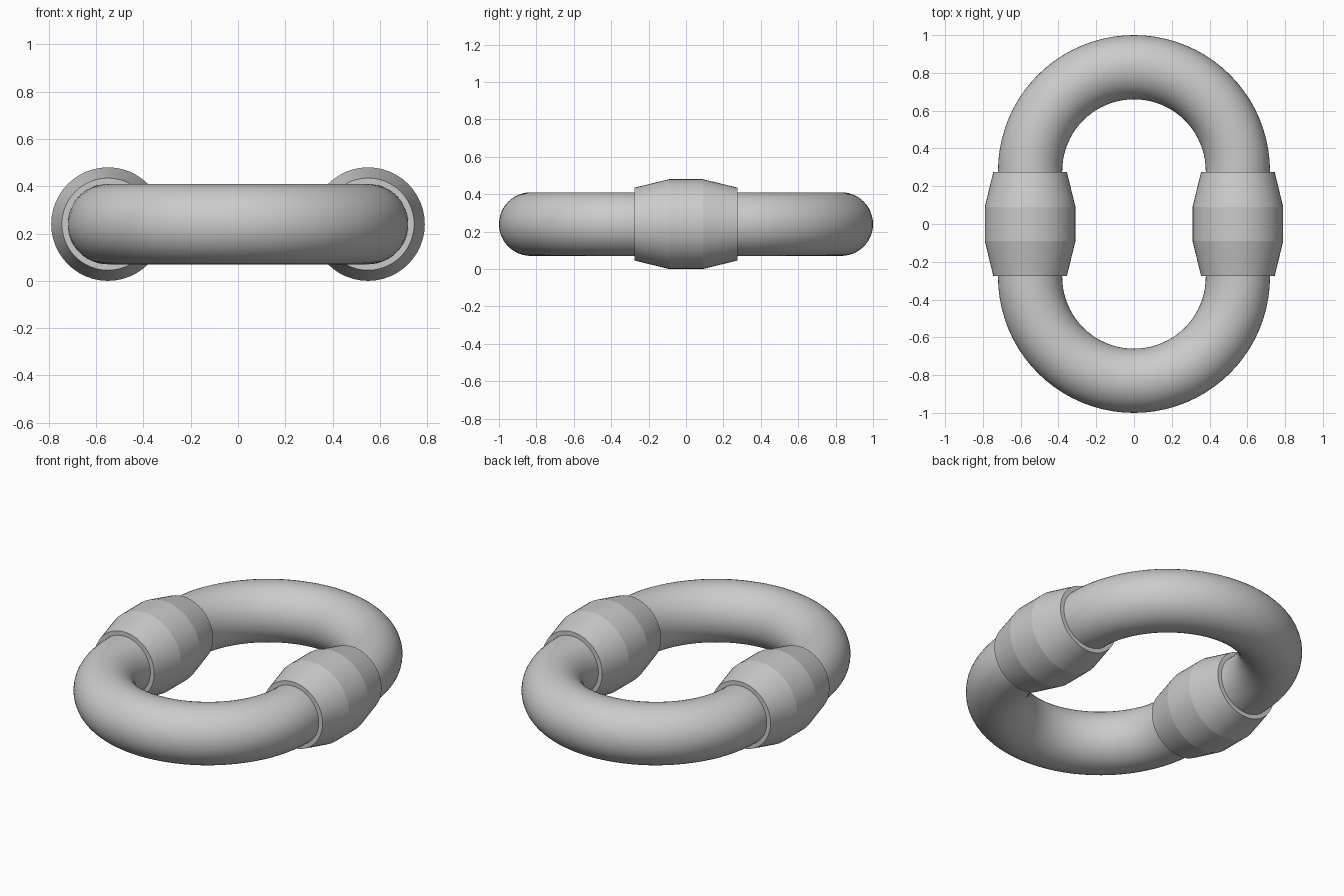
import bpy
import bmesh
from math import sin, cos, pi, radians

cube = bpy.data.objects.get("Cube")
if cube:
    bpy.data.objects.remove(cube, do_unlink=True)

BEND, TUBE, HALF, MID_Z = 0.55, 0.17, 0.28, 0.24

steel = bpy.data.materials.new("light_grey_metal")
steel.use_nodes = True
grey = (0.6, 0.6, 0.6, 1)
steel.diffuse_color = grey
steel.node_tree.nodes["Principled BSDF"].inputs["Base Color"].default_value = grey


def loft(name, rings, smooth_angle):
    """Join rings of points into one closed loop of quads."""
    bm = bmesh.new()
    loops = [[bm.verts.new(p) for p in ring] for ring in rings]
    for i, a in enumerate(loops):
        b = loops[(i + 1) % len(loops)]
        for j in range(len(a)):
            k = (j + 1) % len(a)
            bm.faces.new((a[j], a[k], b[k], b[j]))
    bmesh.ops.recalc_face_normals(bm, faces=bm.faces)
    mesh = bpy.data.meshes.new(name)
    bm.to_mesh(mesh)
    bm.free()
    mesh.materials.append(steel)
    obj = bpy.data.objects.new(name, mesh)
    bpy.context.collection.objects.link(obj)
    bpy.ops.object.select_all(action="DESELECT")
    obj.select_set(True)
    bpy.context.view_layer.objects.active = obj
    bpy.ops.object.shade_smooth_by_angle(angle=radians(smooth_angle))
    return obj


# Link body: a round bar swept around two half circles and two straights
def bar_ring(angle, shift, sides=48):
    ring = []
    for j in range(sides):
        t = 2 * pi * j / sides
        reach = BEND + TUBE * cos(t)
        ring.append((reach * cos(angle), reach * sin(angle) + shift,
                     MID_Z + TUBE * sin(t)))
    return ring


STEPS = 40
path = [(pi * i / STEPS + turn, shift)
        for turn, shift in ((0, HALF), (pi, -HALF)) for i in range(STEPS + 1)]
loft("link_body", [bar_ring(a, s) for a, s in path], 30)

# Sleeves: tapered collars around the straight sides, open where the bar passes
PROFILE = [(-0.275, 0.165), (-0.275, 0.195), (-0.09, 0.24),
           (0.09, 0.24), (0.275, 0.195), (0.275, 0.165)]


def sleeve_ring(x, y, radius, sides=48):
    return [(x + radius * cos(2 * pi * j / sides), y,
             MID_Z + radius * sin(2 * pi * j / sides)) for j in range(sides)]


for side, x in (("left", BEND), ("right", -BEND)):
    loft(side + "_sleeve", [sleeve_ring(x, y, r) for y, r in PROFILE], 10)
